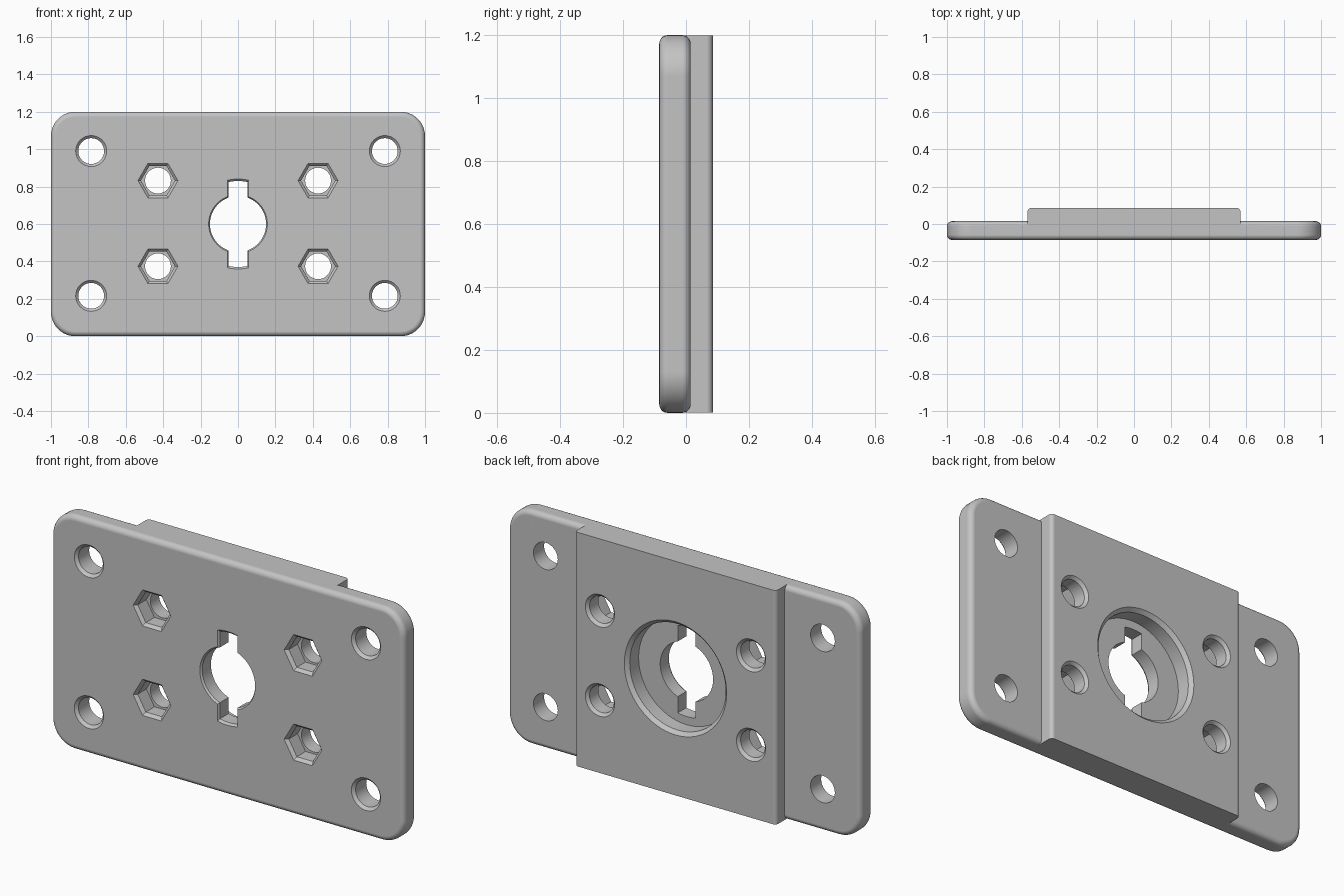
import bpy
import bmesh
from math import pi, sin, cos, asin, acos

if "Cube" in bpy.data.objects:
    bpy.data.objects.remove(bpy.data.objects["Cube"])

MID = 0.6                                   # height of the plate centre
FRONT, STEP, BACK = -0.085, 0.015, 0.085    # depths of the main faces

grey = bpy.data.materials.new("light_grey")
grey.use_nodes = True
colour = (0.55, 0.55, 0.55, 1)
grey.diffuse_color = colour
grey.node_tree.nodes["Principled BSDF"].inputs["Base Color"].default_value = colour


def arc(r, a, b, n, cx=0, cz=0):
    return [(cx + r * cos(a + (b - a) * i / n), cz + r * sin(a + (b - a) * i / n))
            for i in range(n + 1)]


def polygon(r, sides):
    return arc(r, 0, 2 * pi, sides)[:-1]


def rounded_rect(inset):
    r, w, h = 0.13 - inset, 0.87, 0.47
    points = []
    for k, (sx, sz) in enumerate([(1, 1), (-1, 1), (-1, -1), (1, -1)]):
        points += arc(r, k * pi / 2, (k + 1) * pi / 2, 10, sx * w, sz * h)
    return points


def rect(w, h=0.5995):
    return [(w, -h), (w, h), (-w, h), (-w, -h)]


def keyhole(grow):
    r, w, reach = 0.15 + grow, 0.05 + grow, 0.23 + 1.5 * grow
    a, b = pi / 2 - asin(w / r), acos(w / reach)
    half = arc(r, -a, a, 24) + arc(reach, b, pi - b, 6)
    return half + [(-x, -z) for x, z in half]


def loft(name, rings, x=0, z=MID):
    """Closed solid through outlines of equal point count, given as (y, outline)."""
    bm = bmesh.new()
    loops = [[bm.verts.new((x + px, y, z + pz)) for px, pz in outline]
             for y, outline in rings]
    for near, far in zip(loops, loops[1:]):
        for i in range(len(near)):
            bm.faces.new((near[i - 1], far[i - 1], far[i], near[i]))
    bm.faces.new(loops[0])
    bm.faces.new(reversed(loops[-1]))
    bm.normal_update()
    if bm.calc_volume(signed=True) < 0:
        bmesh.ops.reverse_faces(bm, faces=bm.faces[:])
    mesh = bpy.data.meshes.new(name)
    bm.to_mesh(mesh)
    bm.free()
    mesh.materials.append(grey)
    obj = bpy.data.objects.new(name, mesh)
    bpy.context.collection.objects.link(obj)
    return obj


def combine(body, other, operation):
    mod = body.modifiers.new("combine", 'BOOLEAN')
    mod.operation, mod.solver, mod.object = operation, 'EXACT', other
    bpy.context.view_layer.objects.active = body
    bpy.ops.object.modifier_apply(modifier=mod.name)
    bpy.data.objects.remove(other)


def rounding(r):
    """Quarter round as (distance below the face, inset), from the side to the face."""
    return [(r * (1 - sin(i * pi / 10)), r * (1 - cos(i * pi / 10))) for i in range(6)]


# Base plate with rounded rims
rim = rounding(0.027)
plate = loft("mounting_plate",
             [(FRONT + d, rounded_rect(inset)) for d, inset in reversed(rim)]
             + [(STEP - d, rounded_rect(inset)) for d, inset in rim])

# Raised rear block, rounded along its two upright edges
block = loft("rear_block",
             [(-0.025, rect(0.57))]
             + [(BACK - d, rect(0.57 - inset)) for d, inset in rounding(0.02)])
combine(plate, block, 'UNION')

# Round rear recess and the keyed centre opening
recess = [(-0.005, polygon(0.272, 64)), (BACK - 0.018, polygon(0.272, 64)),
          (BACK, polygon(0.29, 64)), (0.12, polygon(0.29, 64))]
combine(plate, loft("rear_recess", recess), 'DIFFERENCE')
opening = [(-0.12, keyhole(0.007)), (FRONT, keyhole(0.007)),
           (FRONT + 0.01, keyhole(0)), (0.04, keyhole(0))]
combine(plate, loft("centre_opening", opening), 'DIFFERENCE')

# Corner holes, and bolt holes with hexagonal nut pockets
corner_hole = [(-0.12, polygon(0.083, 32)), (FRONT, polygon(0.083, 32)),
               (FRONT + 0.014, polygon(0.069, 32)), (0.12, polygon(0.069, 32))]
nut_pocket = [(-0.12, polygon(0.107, 6)), (FRONT, polygon(0.107, 6)),
              (FRONT + 0.015, polygon(0.091, 6)), (0.0, polygon(0.091, 6))]
bolt_hole = [(-0.03, polygon(0.069, 32)), (BACK - 0.014, polygon(0.069, 32)),
             (BACK, polygon(0.083, 32)), (0.12, polygon(0.083, 32))]
for sx in (-1, 1):
    for sz in (-1, 1):
        for name, rings, dx, dz in (("corner_hole", corner_hole, 0.785, 0.387),
                                    ("nut_pocket", nut_pocket, 0.428, 0.229),
                                    ("bolt_hole", bolt_hole, 0.428, 0.229)):
            combine(plate, loft(name, rings, sx * dx, MID + 0.003 + sz * dz), 'DIFFERENCE')

# Smooth curved walls while keeping crisp edges and flat faces
bpy.ops.object.select_all(action='DESELECT')
plate.select_set(True)
bpy.context.view_layer.objects.active = plate
bpy.ops.object.shade_smooth_by_angle(angle=pi / 6)
flat = plate.modifiers.new("flat_face_shading", 'WEIGHTED_NORMAL')
flat.keep_sharp = True
flat.weight = 100
